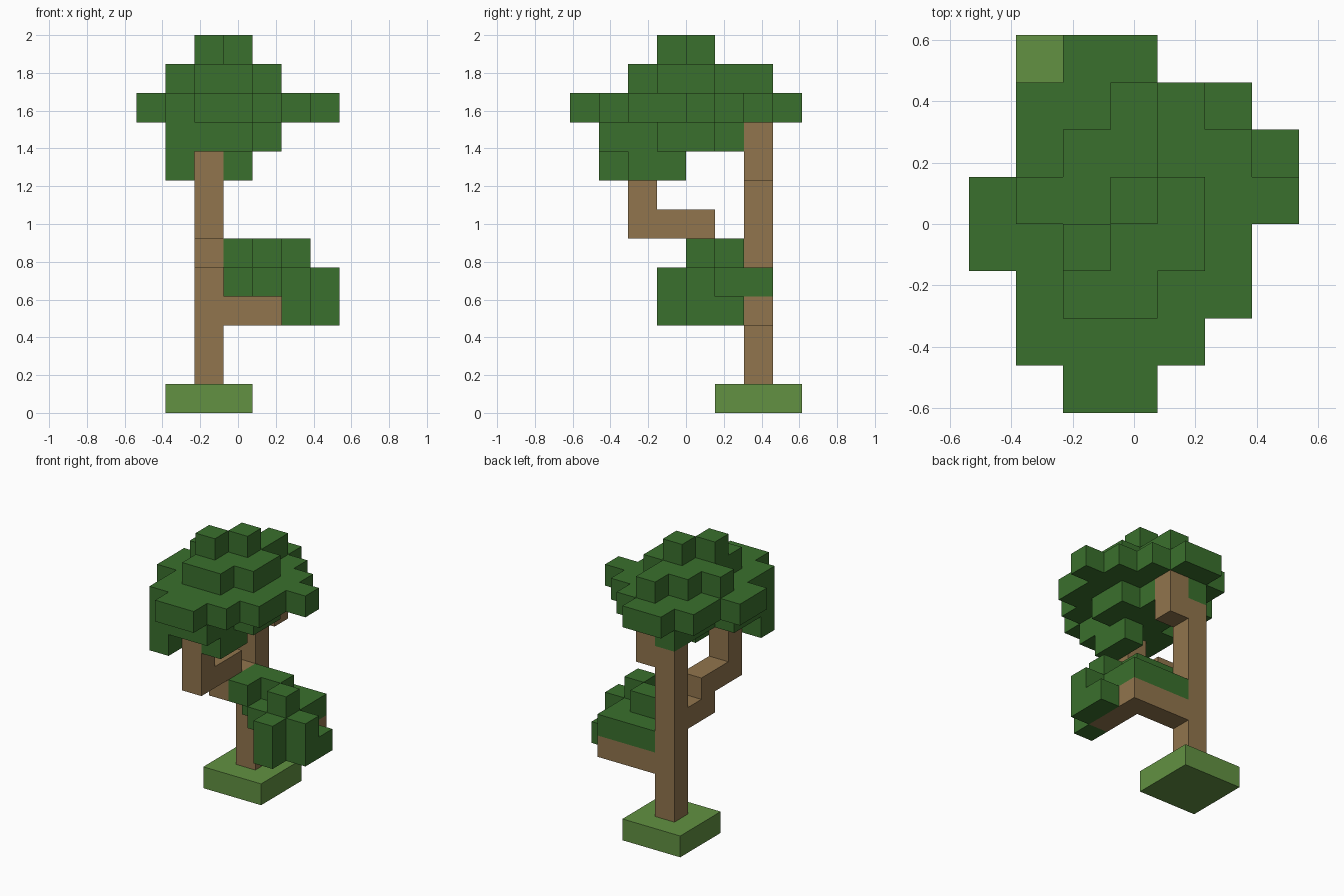
import bpy
import bmesh
from mathutils import Vector

CELL = 2 / 13
ORIGIN = Vector((-3.5, -4.0, 0.0))  # grid corner, in cells

old = bpy.data.objects.get("Cube")
if old:
    bpy.data.objects.remove(old, do_unlink=True)


def make_material(name, colour):
    mat = bpy.data.materials.new(name)
    mat.use_nodes = True
    mat.diffuse_color = (*colour, 1)
    bsdf = next(n for n in mat.node_tree.nodes if n.type == "BSDF_PRINCIPLED")
    bsdf.inputs["Base Color"].default_value = (*colour, 1)
    bsdf.inputs["Roughness"].default_value = 0.9
    return mat


leaf_green = make_material("leaf green", (0.042, 0.162, 0.026))
grass_green = make_material("grass green", (0.122, 0.283, 0.054))
bark_brown = make_material("bark brown", (0.283, 0.178, 0.074))


def box(lo, hi):
    """Cells from lo to hi, both included."""
    return {(i, j, k) for i in range(lo[0], hi[0] + 1)
            for j in range(lo[1], hi[1] + 1) for k in range(lo[2], hi[2] + 1)}


def layers(bottom, front, plans):
    """Cells from floor plans, bottom plan first, each row from front to back."""
    return {(i, front + j, bottom + k) for k, plan in enumerate(plans)
            for j, row in enumerate(plan.split()) for i, c in enumerate(row) if c == "#"}


# Grass block, trunk and limbs
base = box((1, 5, 0), (3, 7, 0))
trunk = box((2, 6, 1), (2, 6, 8))
stub = box((3, 6, 8), (3, 6, 9))
low_branch = box((3, 6, 3), (5, 6, 3)) | box((5, 4, 3), (5, 5, 3))
high_branch = (box((2, 4, 5), (2, 5, 5)) | box((2, 2, 6), (2, 4, 6))
               | box((2, 2, 7), (2, 2, 8)))

# Small leaf clump on the low branch
clump = layers(3, 3, [
    ".....#. ......# ......#",
    ".....#. ....### ...###. ...###.",
    "....... ...#.#. ...##..",
])

# Big crown
crown = layers(8, 0, [
    "....... .#..... ...#... ...#...",
    "....... .###... .###... .####.. ..###.. ..##... ..#....",
    "..##... .####.. .#####. ######. ####### .#####. .####.. ..##...",
    "....... ....... ..##... ..###.. .####.. ..##... ...#...",
    "....... ....... ....... ..#.... ...#...",
])

parts = [
    ("grass_base", base, grass_green),
    ("trunk", trunk, bark_brown),
    ("trunk_stub", stub, bark_brown),
    ("low_branch", low_branch, bark_brown),
    ("high_branch", high_branch, bark_brown),
    ("leaf_clump", clump, leaf_green),
    ("leaf_crown", crown, leaf_green),
]
filled = set().union(*(cells for _, cells, _ in parts))


def build(name, cells, mat):
    """Outer faces of the cells, with flat regions merged."""
    bm = bmesh.new()
    for cell in sorted(cells):
        centre = Vector(cell) + Vector((0.5, 0.5, 0.5)) + ORIGIN
        for axis in range(3):
            for sign in (-1, 1):
                n = Vector((0, 0, 0))
                n[axis] = sign
                if tuple(int(a + b) for a, b in zip(cell, n)) in filled:
                    continue
                u = Vector((0, 0, 0))
                u[(axis + 1) % 3] = 1
                v = n.cross(u)
                corners = [n - u - v, n + u - v, n + u + v, n - u + v]
                bm.faces.new([bm.verts.new((centre + c / 2) * CELL) for c in corners])
    bmesh.ops.remove_doubles(bm, verts=bm.verts, dist=CELL / 100)
    bmesh.ops.dissolve_limit(bm, angle_limit=0.01, verts=bm.verts, edges=bm.edges)
    mesh = bpy.data.meshes.new(name)
    bm.to_mesh(mesh)
    bm.free()
    mesh.materials.append(mat)
    bpy.context.scene.collection.objects.link(bpy.data.objects.new(name, mesh))


for part in parts:
    build(*part)
